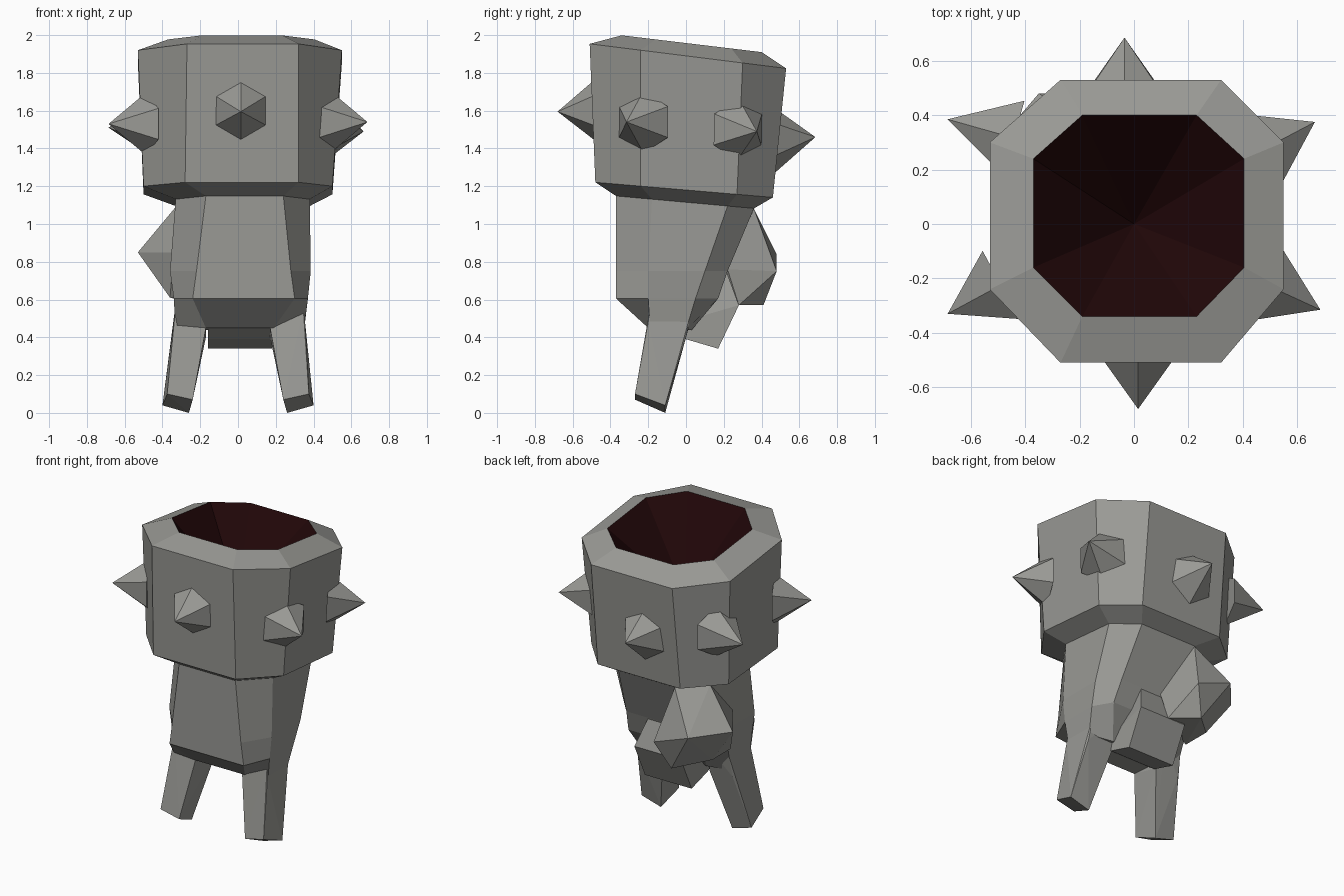
import bpy, bmesh
from mathutils import Vector

if "Cube" in bpy.data.objects:
    bpy.data.objects.remove(bpy.data.objects["Cube"])


def material(name, rgb):
    m = bpy.data.materials.new(name)
    m.diffuse_color = (*rgb, 1)
    m.use_nodes = True
    m.node_tree.nodes["Principled BSDF"].inputs["Base Color"].default_value = m.diffuse_color
    return m


GREY = material("stone grey", (0.32, 0.32, 0.30))
DARK = material("dark red", (0.015, 0.002, 0.0025))


def finish(name, bm, mats=(GREY,)):
    bmesh.ops.recalc_face_normals(bm, faces=bm.faces)
    me = bpy.data.meshes.new(name)
    bm.to_mesh(me)
    bm.free()
    for m in mats:
        me.materials.append(m)
    ob = bpy.data.objects.new(name, me)
    bpy.context.collection.objects.link(ob)
    return ob


def octagon(bm, bounds, flats, z, slope=0.0):
    """Octagonal ring: outer bounds, ends of the flat sides, tilted in y."""
    x0, x1, y0, y1 = bounds
    a, b, c, d = flats
    pts = [(a, y0), (b, y0), (x1, c), (x1, d), (b, y1), (a, y1), (x0, d), (x0, c)]
    return [bm.verts.new((x, y, z + slope * y)) for x, y in pts]


def bridge(bm, r, s):
    n = len(r)
    for i in range(n):
        j = (i + 1) % n
        bm.faces.new((r[i], r[j], s[j], s[i]))


def hull(name, pts):
    bm = bmesh.new()
    for p in pts:
        bm.verts.new(p)
    res = bmesh.ops.convex_hull(bm, input=bm.verts)
    junk = {v for v in res["geom_interior"] if isinstance(v, bmesh.types.BMVert)}
    bmesh.ops.delete(bm, geom=list(junk), context='VERTS')
    return finish(name, bm)


NECK = ((-0.33, 0.38, -0.37, 0.36), (-0.17, 0.24, -0.18, 0.22), 1.115, -0.09)

# Head: octagonal pot with a tilted rim and a dark hollow
bm = bmesh.new()
rings = [octagon(bm, *r) for r in (
    NECK,
    ((-0.50, 0.50, -0.48, 0.46), (-0.28, 0.32, -0.24, 0.27), 1.18, -0.085),
    ((-0.53, 0.55, -0.51, 0.53), (-0.27, 0.32, -0.24, 0.30), 1.89, -0.125),
    ((-0.37, 0.405, -0.34, 0.40), (-0.19, 0.23, -0.16, 0.24), 1.958, -0.12))]
bm.faces.new(rings[0])
for r, s in zip(rings, rings[1:]):
    bridge(bm, r, s)
apex = bm.verts.new((0, 0, 1.5))
for i in range(8):
    f = bm.faces.new((rings[-1][i], rings[-1][(i + 1) % 8], apex))
    f.material_index = 1
finish("head", bm, (GREY, DARK))

# Torso: tapering octagonal loft
bm = bmesh.new()
rings = [octagon(bm, *r) for r in (
    ((-0.33, 0.35, -0.20, 0.03), (-0.17, 0.19, -0.19, 0.0), 0.44, -0.05),
    ((-0.34, 0.37, -0.37, 0.17), (-0.24, 0.30, -0.20, 0.05), 0.605),
    ((-0.36, 0.385, -0.37, 0.22), (-0.22, 0.28, -0.20, 0.10), 0.75),
    NECK)]
bm.faces.new(rings[0])
bm.faces.new(rings[-1])
for r, s in zip(rings, rings[1:]):
    bridge(bm, r, s)
finish("torso", bm)

# Legs: tapered blocks leaning forward, with tilted soles
for side, name, dx in ((-1, "left_leg", 0.015), (1, "right_leg", 0.0)):
    hull(name, [(side * x, y, z) for x, y, z in (
        (0.17, -0.20, 0.45), (0.355 - dx, -0.20, 0.48),
        (0.17, 0.0, 0.40), (0.355 - dx, 0.0, 0.40),
        (0.20, -0.10, 0.58), (0.345 - dx, -0.19, 0.56),
        (0.345 - dx, 0.04, 0.58), (0.20, 0.05, 0.58),
        (0.24, -0.27, 0.07), (0.375, -0.27, 0.1), (0.26, -0.11, 0.0), (0.40, -0.11, 0.04))])

# Tail stub: block hanging down at the back
hull("tail_stub", [(x, y, z) for x0, x1, y, z in (
    (-0.16, 0.18, 0.0, 0.39), (-0.16, 0.18, 0.17, 0.34), (-0.16, 0.18, 0.28, 0.57),
    (-0.10, 0.12, 0.21, 0.76), (-0.16, 0.18, -0.1, 0.46)) for x in (x0, x1)])

# Faceted lump at the back left, sloping out from under the head
hull("back_lump", [
    (-0.33, 0.22, 1.09), (-0.17, 0.36, 1.08), (-0.53, 0.27, 0.85), (-0.35, 0.48, 0.84),
    (-0.10, 0.48, 0.75), (-0.18, 0.41, 0.57), (-0.03, 0.28, 0.57), (-0.02, 0.22, 0.76),
    (-0.36, 0.24, 0.61), (-0.36, 0.05, 0.61), (-0.34, 0.0, 0.85)])

# Spikes: six-sided cones around the head (surface point, tip, root depth factor)
for i, (base, tip, root) in enumerate((
        ((0.015, -0.49, 1.60), (0.015, -0.68, 1.595), 0.3),
        ((-0.035, 0.49, 1.45), (-0.035, 0.685, 1.46), 0.3),
        ((0.50, -0.23, 1.54), (0.685, -0.315, 1.54), 0.06),
        ((-0.50, -0.23, 1.53), (-0.685, -0.33, 1.53), 0.06),
        ((0.485, 0.28, 1.50), (0.665, 0.375, 1.49), 0.06),
        ((-0.455, 0.32, 1.51), (-0.685, 0.385, 1.51), 0.06))):
    base, tip = Vector(base), Vector(tip)
    base += (base - tip) * root
    axis = tip - base
    bm = bmesh.new()
    bmesh.ops.create_cone(bm, cap_ends=True, segments=6, radius1=0.155 * (1 + root),
                          radius2=0, depth=axis.length)
    bmesh.ops.remove_doubles(bm, verts=bm.verts, dist=0.001)
    rot = axis.to_track_quat('Z', 'Y').to_matrix()
    bmesh.ops.rotate(bm, verts=bm.verts, matrix=rot)
    bmesh.ops.translate(bm, verts=bm.verts, vec=(base + tip) / 2)
    finish(f"spike_{i + 1}", bm)
